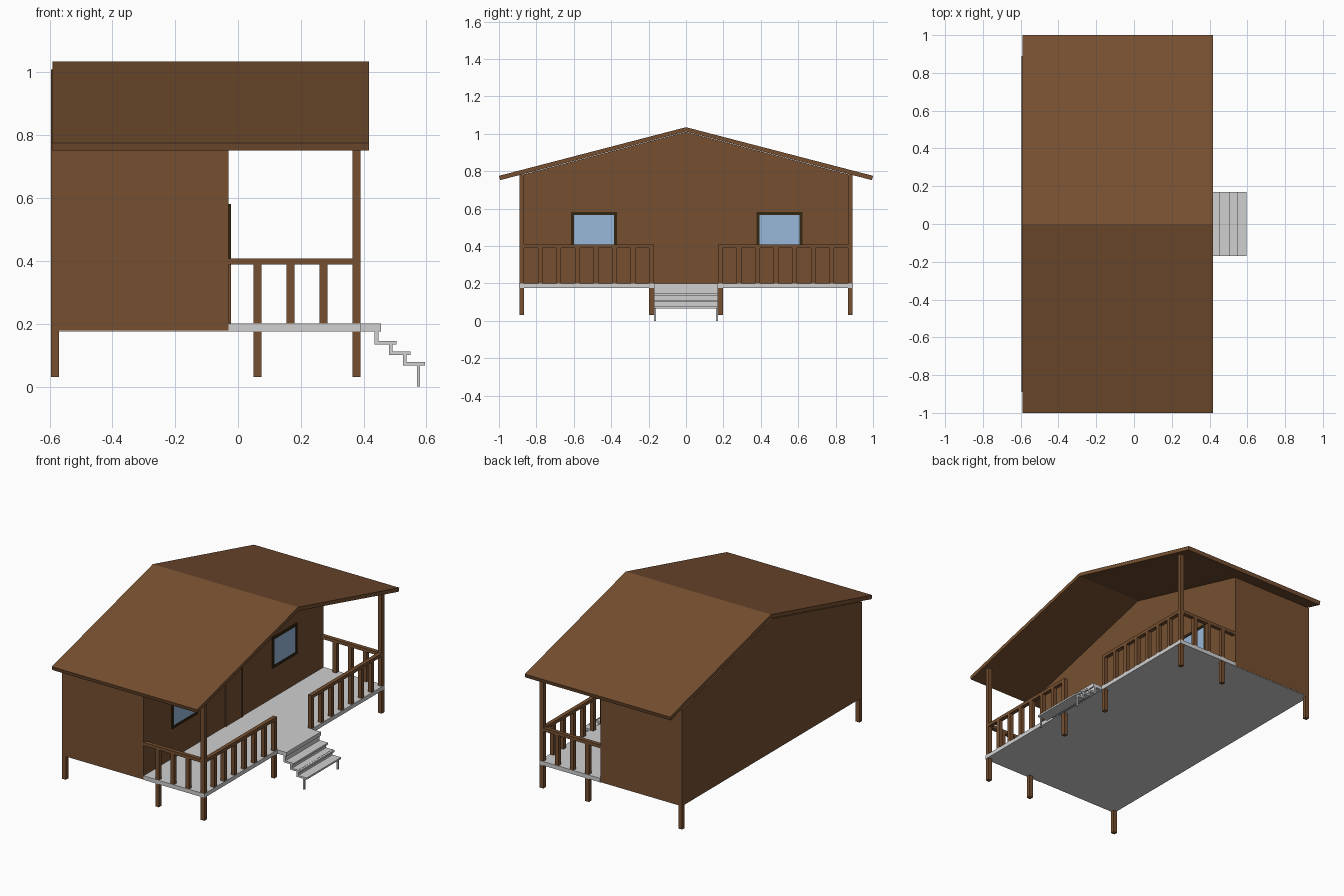
import bpy, bmesh

if "Cube" in bpy.data.objects:
    bpy.data.objects.remove(bpy.data.objects["Cube"])


def material(name, srgb):
    m = bpy.data.materials.new(name)
    lin = [((c / 255 + 0.055) / 1.055) ** 2.4 for c in srgb]
    m.diffuse_color = (*lin, 1)
    m.use_nodes = True
    m.node_tree.nodes["Principled BSDF"].inputs["Base Color"].default_value = m.diffuse_color
    return m


WOOD = material("brown wood", (118, 80, 49))
GREY = material("light grey", (208, 208, 208))
GLASS = material("window blue", (152, 184, 218))
DARK = material("dark brown trim", (52, 38, 18))


def finish(name, bm, mat):
    bmesh.ops.recalc_face_normals(bm, faces=bm.faces)
    me = bpy.data.meshes.new(name)
    bm.to_mesh(me)
    bm.free()
    me.materials.append(mat)
    ob = bpy.data.objects.new(name, me)
    bpy.context.collection.objects.link(ob)
    return ob


def boxes(name, mat, items):
    """One object from boxes given as (x0, x1, y0, y1, z0, z1)."""
    bm = bmesh.new()
    for x0, x1, y0, y1, z0, z1 in items:
        vs = bmesh.ops.create_cube(bm, size=1)["verts"]
        for v in vs:
            v.co = (x1 if v.co.x > 0 else x0,
                    y1 if v.co.y > 0 else y0,
                    z1 if v.co.z > 0 else z0)
    return finish(name, bm, mat)


def extrude_x(name, mat, profile, x0, x1):
    """Prism along x from a (y, z) profile."""
    bm = bmesh.new()
    a = [bm.verts.new((x0, y, z)) for y, z in profile]
    b = [bm.verts.new((x1, y, z)) for y, z in profile]
    bm.faces.new(a)
    bm.faces.new(b[::-1])
    n = len(a)
    for i in range(n):
        bm.faces.new((a[i], b[i], b[(i + 1) % n], a[(i + 1) % n]))
    return finish(name, bm, mat)


def both(items):
    """Mirror boxes across y = 0."""
    return items + [(a, b, -d, -c, e, f) for a, b, c, d, e, f in items]


# House walls with gables, and the pitched roof
extrude_x("house_walls", WOOD,
          [(-0.89, 0.178), (0.89, 0.178), (0.89, 0.777), (0, 1.01), (-0.89, 0.777)],
          -0.595, -0.03)
extrude_x("roof", WOOD,
          [(-1, 0.775), (0, 1.035), (1, 0.775), (0.994, 0.752), (0, 1.012), (-0.994, 0.752)],
          -0.59, 0.417)

# Floor below the house and the porch deck
boxes("house_floor", GREY, [(-0.594, -0.03, -0.889, 0.889, 0.175, 0.2)])
boxes("porch_deck", GREY, [(-0.03, 0.392, -0.892, 0.892, 0.175, 0.2)])

# Corner posts up to the roof, and short stilts
boxes("porch_posts", WOOD, both([(0.365, 0.39, 0.865, 0.89, 0.03, 0.783)]))
boxes("stilts", WOOD, both([
    (-0.596, -0.57, 0.865, 0.89, 0.03, 0.178),
    (0.05, 0.075, 0.865, 0.89, 0.03, 0.178),
    (0.365, 0.39, 0.172, 0.197, 0.03, 0.178)]))

# Railings: top rails and balusters
boxes("top_rails", WOOD, both([
    (0.365, 0.39, 0.172, 0.87, 0.388, 0.408),
    (-0.03, 0.37, 0.865, 0.89, 0.388, 0.408)]))
boxes("front_balusters", WOOD, both(
    [(0.365, 0.39, y, y + 0.025, 0.2, 0.39)
     for y in [0.172 + 0.099 * i for i in range(7)]]))
boxes("side_balusters", WOOD, both(
    [(x, x + 0.025, 0.865, 0.89, 0.2, 0.39) for x in (0.05, 0.155, 0.26)]))

# Stairs: landing, thin treads, risers and two end legs
steps = [(0.39, 0.455, 0.176, 0.2)]
for x, z in ((0.435, 0.134), (0.48, 0.1), (0.525, 0.067)):
    steps.append((x, x + 0.07, z, z + 0.011))
    steps.append((x, x + 0.012, z, z + 0.045))
boxes("stairs", GREY, [(a, b, -0.17, 0.17, c, d) for a, b, c, d in steps])
boxes("stair_legs", GREY, both([(0.57, 0.58, 0.16, 0.17, 0, 0.07)]))

# Windows: glass plate with a four-sided frame
for name, c in (("left", -0.492), ("right", 0.5)):
    boxes(name + "_window_glass", GLASS,
          [(-0.032, -0.027, c - 0.108, c + 0.108, 0.4, 0.566)])
    boxes(name + "_window_frame", DARK, [
        (-0.032, -0.023, c - 0.123, c - 0.107, 0.388, 0.581),
        (-0.032, -0.023, c + 0.107, c + 0.123, 0.388, 0.581),
        (-0.032, -0.023, c - 0.123, c + 0.123, 0.565, 0.581),
        (-0.032, -0.023, c - 0.123, c + 0.123, 0.388, 0.403)])

# Door with its surround
boxes("door", WOOD, [(-0.032, -0.026, -0.07, 0.07, 0.2, 0.518)])
boxes("door_frame", WOOD, [
    (-0.032, -0.023, -0.084, -0.07, 0.2, 0.53),
    (-0.032, -0.023, 0.07, 0.084, 0.2, 0.53),
    (-0.032, -0.023, -0.084, 0.084, 0.518, 0.53)])
